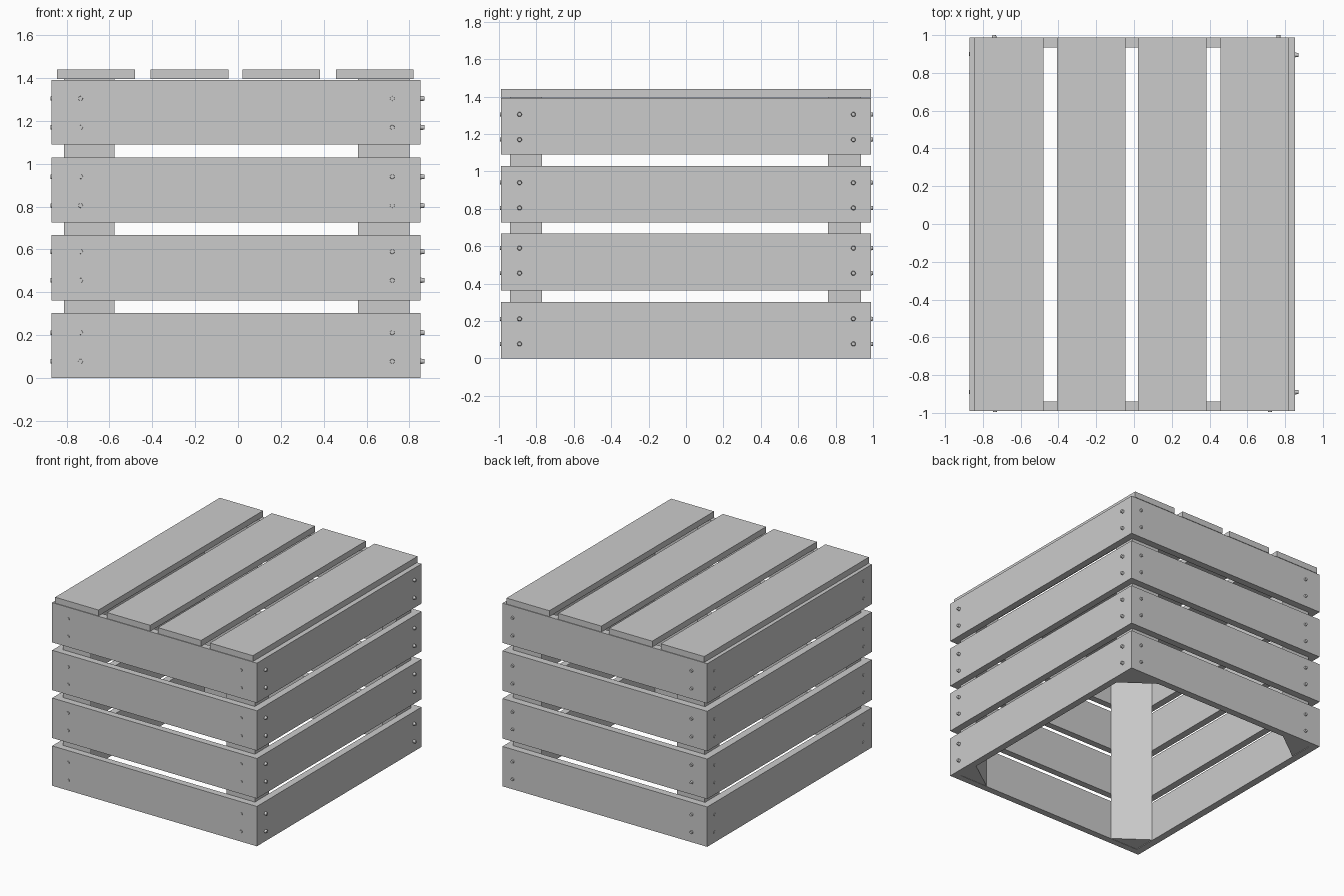
import bpy, bmesh
from mathutils import Matrix, Vector

if "Cube" in bpy.data.objects:
    bpy.data.objects.remove(bpy.data.objects["Cube"])


def finish(name, bm):
    bmesh.ops.recalc_face_normals(bm, faces=bm.faces)
    mesh = bpy.data.meshes.new(name)
    bm.to_mesh(mesh)
    bm.free()
    obj = bpy.data.objects.new(name, mesh)
    bpy.context.collection.objects.link(obj)
    return obj


def board(name, x, y, z):
    size = Vector((x[1] - x[0], y[1] - y[0], z[1] - z[0]))
    mid = Vector((x[0] + x[1], y[0] + y[1], z[0] + z[1])) / 2
    bm = bmesh.new()
    bmesh.ops.create_cube(bm, size=1, matrix=Matrix.LocRotScale(mid, None, size))
    return finish(name, bm)


def corner_post(name, cx, cy, dx, dy):
    # triangular post, its long face turned to the inside of the crate
    bm = bmesh.new()
    outline = [(cx, cy), (cx + dx, cy), (cx, cy + dy)]
    face = bm.faces.new([bm.verts.new((x, y, 0.002)) for x, y in outline])
    ext = bmesh.ops.extrude_face_region(bm, geom=[face], use_keep_orig=True)
    verts = [v for v in ext["geom"] if isinstance(v, bmesh.types.BMVert)]
    bmesh.ops.translate(bm, vec=(0, 0, 1.393), verts=verts)
    return finish(name, bm)


def bolts(name, places, direction):
    # tapered round heads pointing outwards, one object per wall
    turn = Vector((0, 0, 1)).rotation_difference(Vector(direction)).to_matrix().to_4x4()
    bm = bmesh.new()
    for p in places:
        bmesh.ops.create_cone(bm, cap_ends=True, segments=12, radius1=0.013, radius2=0.010,
                              depth=0.02, matrix=Matrix.Translation(p) @ turn)
    return finish(name, bm)


# side walls: four rows of boards
rows = [(0.0, 0.303), (0.363, 0.667), (0.727, 1.03), (1.09, 1.392)]
for i, z in enumerate(rows, 1):
    board(f"front_board_{i}", (-0.87, 0.80), (-0.99, -0.94), z)
    board(f"right_board_{i}", (0.80, 0.852), (-0.99, 0.988), z)
    board(f"back_board_{i}", (-0.815, 0.80), (0.935, 0.988), z)
    board(f"left_board_{i}", (-0.87, -0.815), (-0.94, 0.988), z)

# lid planks
for i, x in enumerate([(-0.845, -0.48), (-0.408, -0.045), (0.02, 0.383), (0.457, 0.818)], 1):
    board(f"lid_plank_{i}", x, (-0.99, 0.988), (1.395, 1.44))

# corner posts
for side, cx, dx in (("left", -0.812, 0.235), ("right", 0.80, -0.24)):
    corner_post(f"front_{side}_post", cx, -0.94, dx, 0.17)
    corner_post(f"back_{side}_post", cx, 0.935, dx, -0.175)

# two bolts at each board end
heights = [0.078, 0.212, 0.456, 0.59, 0.805, 0.94, 1.17, 1.305]
bolts("front_bolts", [(x, -0.985, z) for x in (-0.735, 0.72) for z in heights], (0, -1, 0))
bolts("back_bolts", [(x, 0.99, z) for x in (-0.74, 0.765) for z in heights], (0, 1, 0))
bolts("right_bolts", [(0.86, y, z) for y in (-0.89, 0.895) for z in heights], (1, 0, 0))
bolts("left_bolts", [(-0.864, y, z) for y in (-0.89, 0.9) for z in heights], (-1, 0, 0))
